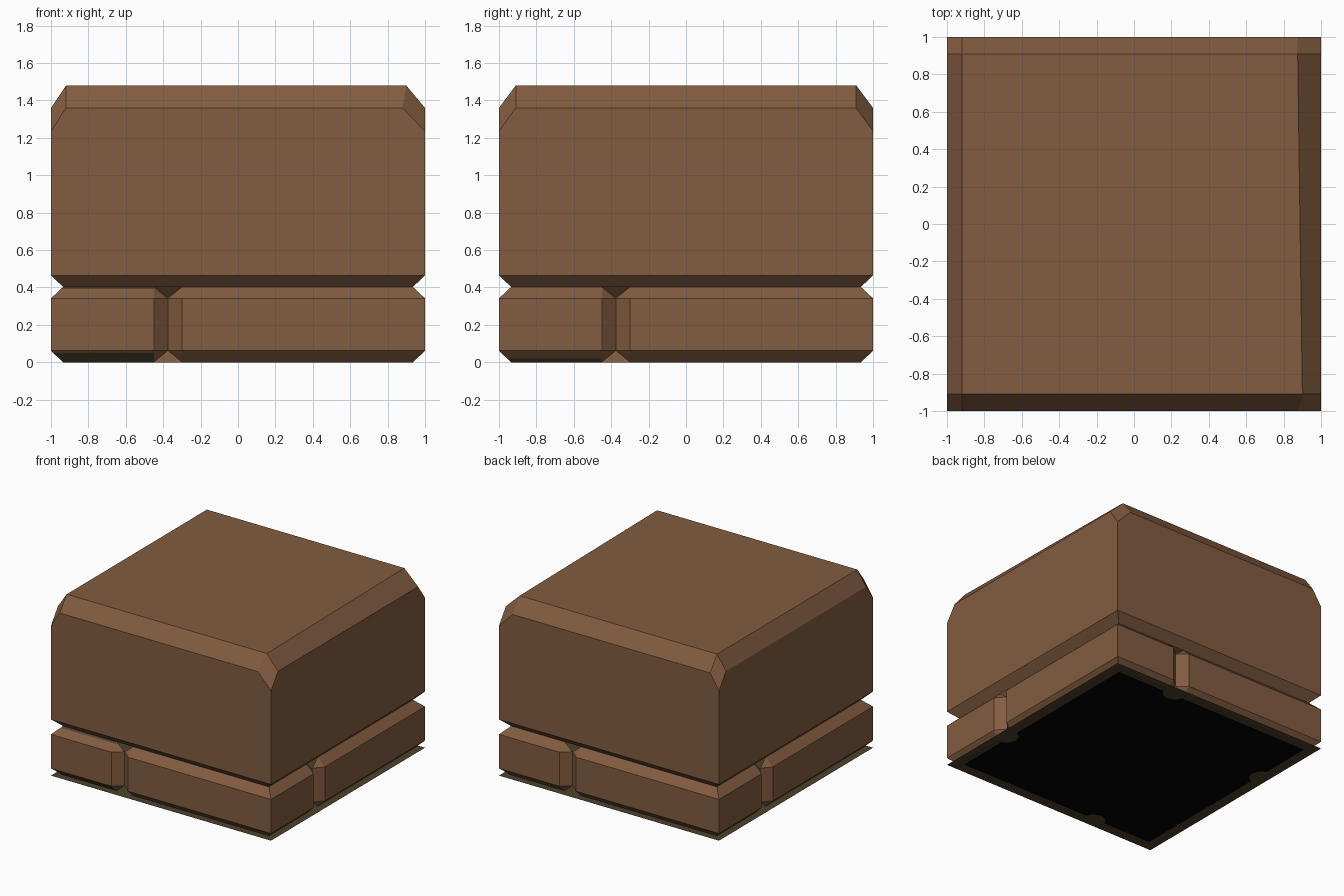
import bpy

if "Cube" in bpy.data.objects:
    bpy.data.objects.remove(bpy.data.objects["Cube"])

def material(name, rgb):
    m = bpy.data.materials.new(name)
    m.diffuse_color = (*rgb, 1)
    m.use_nodes = True
    m.node_tree.nodes["Principled BSDF"].inputs["Base Color"].default_value = m.diffuse_color
    return m

BROWN = material("brown stone", (0.225, 0.107, 0.052))
OLIVE = material("dark olive moss", (0.075, 0.056, 0.026))
BLACK = material("black underside", (0.001, 0.001, 0.001))

def build(name, faces, mats):
    """Make an object from (points, material index) faces, sharing equal points."""
    index, polys = {}, []
    for pts, _ in faces:
        polys.append([index.setdefault(tuple(round(c, 4) for c in p), len(index)) for p in pts])
    me = bpy.data.meshes.new(name)
    me.from_pydata(list(index), [], polys)
    for m in mats:
        me.materials.append(m)
    for poly, (_, mi) in zip(me.polygons, faces):
        poly.material_index = mi
    me.update()
    ob = bpy.data.objects.new(name, me)
    bpy.context.collection.objects.link(ob)
    return ob

def on_side(k, u, d, z):
    """Point at position u along side k, at depth d behind its face."""
    x, y = u, d - 1
    for _ in range(k):
        x, y = -y, x
    return (x, y, z)

# Upper block: sharp upright edges, chamfered top with cut corners
SIGNS = [(-1, -1), (1, -1), (1, 1), (-1, 1)]
TOP_X = [-0.92, 0.90, 0.875, -0.92]
EDGE_X = [-0.92, 0.88, 0.875, -0.92]
low, belt, drop, nxt, prv, top = [], [], [], [], [], []
for i, (sx, sy) in enumerate(SIGNS):
    low.append((sx * 0.935, sy * 0.935, 0.403))
    belt.append((sx, sy, 0.465))
    drop.append((sx, sy, 1.235))
    on_y, on_x = (EDGE_X[i], sy, 1.36), (sx, sy * 0.91, 1.36)
    nxt.append(on_x if i % 2 else on_y)
    prv.append(on_y if i % 2 else on_x)
    top.append((TOP_X[i], sy * 0.91, 1.48))
faces = [(top, 0)]
for i in range(4):
    j = (i + 1) % 4
    faces += [([low[i], low[j], belt[j], belt[i]], 0),
              ([belt[i], belt[j], drop[j], prv[j], nxt[i], drop[i]], 0),
              ([nxt[i], prv[j], top[j], top[i]], 0),
              ([drop[i], nxt[i], top[i], prv[i]], 0)]
build("upper_block", faces, [BROWN])

# Lower course: a short and a long chamfered brick on each side
C, Z0, Z1, H = 0.065, 0.062, 0.342, 0.403   # chamfer depth and heights
JOINT, HALF = -0.375, 0.075
MOSS = [0.05, 0.02, 0.0, 0.03]              # moss height on the short bricks

def brick(k, sign, moss):
    """Shell of one brick; sign -1 is the short left part, 1 the long right part."""
    u_in = JOINT + sign * HALF
    profile = [(C, 0.0)]
    if moss:
        profile.append((C * (1 - moss / Z0), moss))
    profile += [(0, Z0), (0, Z1)]
    if moss > 0.04:
        profile.append((C * 0.8, Z1 + (H - Z1) * 0.8))
    profile.append((C, H))
    out = []
    for (d0, z0), (d1, z1) in zip(profile, profile[1:]):
        green = (moss and z1 <= moss) or (z0 > Z1 + 0.01)
        out.append(([(sign * (1 - d0), d0, z0), (u_in, d0, z0),
                     (u_in, d1, z1), (sign * (1 - d1), d1, z1)], int(bool(green))))
    # chamfer into the joint, with its two corner triangles
    out += [([(u_in, 0, Z0), (JOINT, C, Z0), (JOINT, C, Z1), (u_in, 0, Z1)], 0),
            ([(u_in, 0, Z1), (JOINT, C, Z1), (u_in, C, H)], 0),
            ([(u_in, C, 0), (JOINT, C, Z0), (u_in, 0, Z0)], 0)]
    if sign > 0:
        out = [(f[::-1], m) for f, m in out]
    return [([on_side(k, *p) for p in f], m) for f, m in out]

for k, side in enumerate(("front", "right", "back", "left")):
    build(side + "_short_brick", brick(k, -1, MOSS[k]), [BROWN, OLIVE])
    build(side + "_long_brick", brick(k, 1, 0), [BROWN, OLIVE])

# Base sheet, with a black panel below it notched at the joints
build("base_sheet", [([(x, y, 0.003) for x, y in SIGNS], 0)], [OLIVE])
outline = [(-0.91, 0.09), (-0.47, 0.09), (-0.44, 0.14), (-0.38, 0.16), (-0.32, 0.14), (-0.29, 0.09)]
panel = [on_side(k, u, d, 0) for k in range(4) for u, d in outline]
build("underside_panel", [(panel[::-1], 0)], [BLACK])
